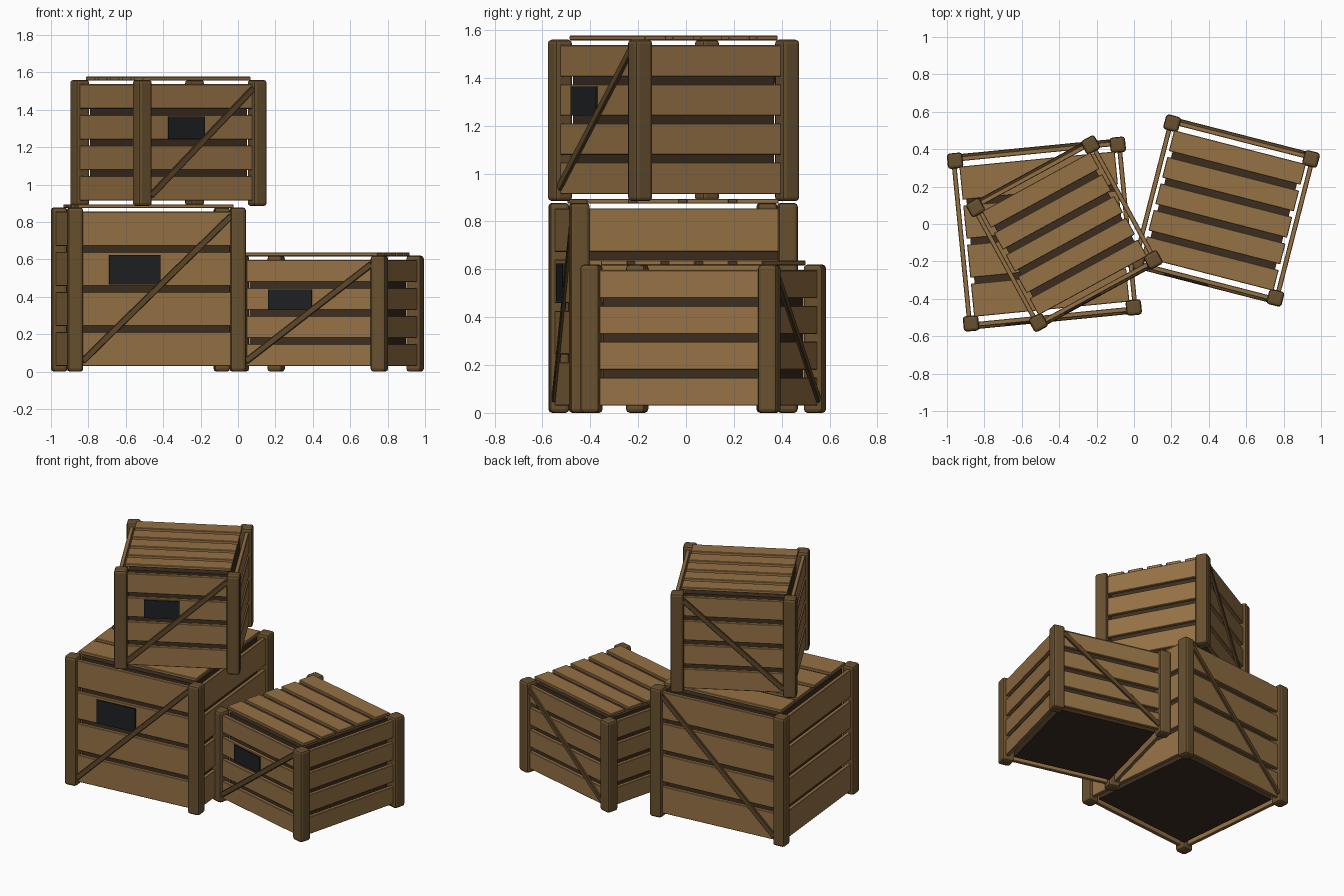
import bpy, bmesh, math
from mathutils import Matrix, Vector

if "Cube" in bpy.data.objects:
    bpy.data.objects.remove(bpy.data.objects["Cube"])


def material(name, color):
    m = bpy.data.materials.new(name)
    m.diffuse_color = (*color, 1)
    m.use_nodes = True
    m.node_tree.nodes["Principled BSDF"].inputs["Base Color"].default_value = m.diffuse_color
    return m


PLANK = material("plank tan", (0.30, 0.166, 0.060))
POST = material("post brown", (0.138, 0.080, 0.028))
BRACE = material("brace brown", (0.107, 0.062, 0.022))
CORE = material("dark interior", (0.045, 0.026, 0.014))
LABEL = material("label black", (0.013, 0.014, 0.016))

POST_W = 0.083      # corner post width
GAP = 0.032         # space between planks
WALL_T = 0.025      # side plank thickness


def add_boxes(name, boxes, mat, frame, bevel=0.0, segments=1):
    """One object from (centre, size, tilt about y) boxes."""
    bm = bmesh.new()
    for centre, size, tilt in boxes:
        m = (Matrix.Translation(centre) @ Matrix.Rotation(tilt, 4, 'Y')
             @ Matrix.Diagonal((*size, 1)))
        bmesh.ops.create_cube(bm, size=1, matrix=m)
    if bevel:
        bmesh.ops.bevel(bm, geom=bm.edges[:], offset=bevel, segments=segments,
                        profile=0.5, affect='EDGES')
    mesh = bpy.data.meshes.new(name)
    bm.to_mesh(mesh)
    bm.free()
    mesh.materials.append(mat)
    ob = bpy.data.objects.new(name, mesh)
    ob.matrix_world = frame
    bpy.context.collection.objects.link(ob)
    return ob


def crate(name, centre, base, angle, w, h, top_count):
    frame = (Matrix.Translation((*centre, base))
             @ Matrix.Rotation(math.radians(angle), 4, 'Z'))
    half = w / 2

    # corner posts
    add_boxes(name + "_corner_posts",
              [((sx * half, sy * half, h / 2), (POST_W, POST_W, h), 0)
               for sx in (-1, 1) for sy in (-1, 1)],
              POST, frame, 0.016, 2)

    # dark inner box
    low, high = 0.03, h - 0.023
    inner = w - 0.08
    add_boxes(name + "_inner_box",
              [((0, 0, (low + high) / 2), (inner, inner, high - low - 0.006), 0)],
              CORE, frame)

    # four planks on every side
    pitch = (high - low + GAP) / 4
    wall = half + 0.0075
    length = w - POST_W + 0.03
    planks = []
    for i in range(4):
        z = low + pitch * i + (pitch - GAP) / 2
        for s in (-1, 1):
            planks.append(((0, s * wall, z), (length, WALL_T, pitch - GAP), 0))
            planks.append(((s * wall, 0, z), (WALL_T, length, pitch - GAP), 0))
    add_boxes(name + "_side_planks", planks, PLANK, frame, 0.003)

    # lid planks, raised slightly above the walls
    depth = w - 0.068
    pitch = (depth + GAP) / top_count
    lid = [((0, -depth / 2 + pitch * i + (pitch - GAP) / 2, h + 0.007),
            (w - 0.04, pitch - GAP, 0.02), 0) for i in range(top_count)]
    add_boxes(name + "_lid_planks", lid, PLANK, frame, 0.003)

    # diagonal braces on front and back
    rise, run = h - 0.10, w - 0.075
    braces = [((0, s * (half + 0.024), h / 2 + 0.005),
               (math.hypot(rise, run), 0.018, 0.033), -math.atan2(rise, run))
              for s in (-1, 1)]
    add_boxes(name + "_braces", braces, BRACE, frame, 0.003)

    # blank front label plate
    add_boxes(name + "_label",
              [((-0.135 * w, -half - 0.0245, 0.62 * h),
                (0.315 * w, 0.009, 0.18 * h), 0)], LABEL, frame)


crate("large_crate", (-0.479, -0.054), 0.0, 5.6, 0.874, 0.878, 4)
crate("low_crate", (0.48, 0.072), 0.0, -14.4, 0.767, 0.62, 5)
crate("upper_crate", (-0.372, -0.052), 0.885, 28.6, 0.70, 0.675, 5)
